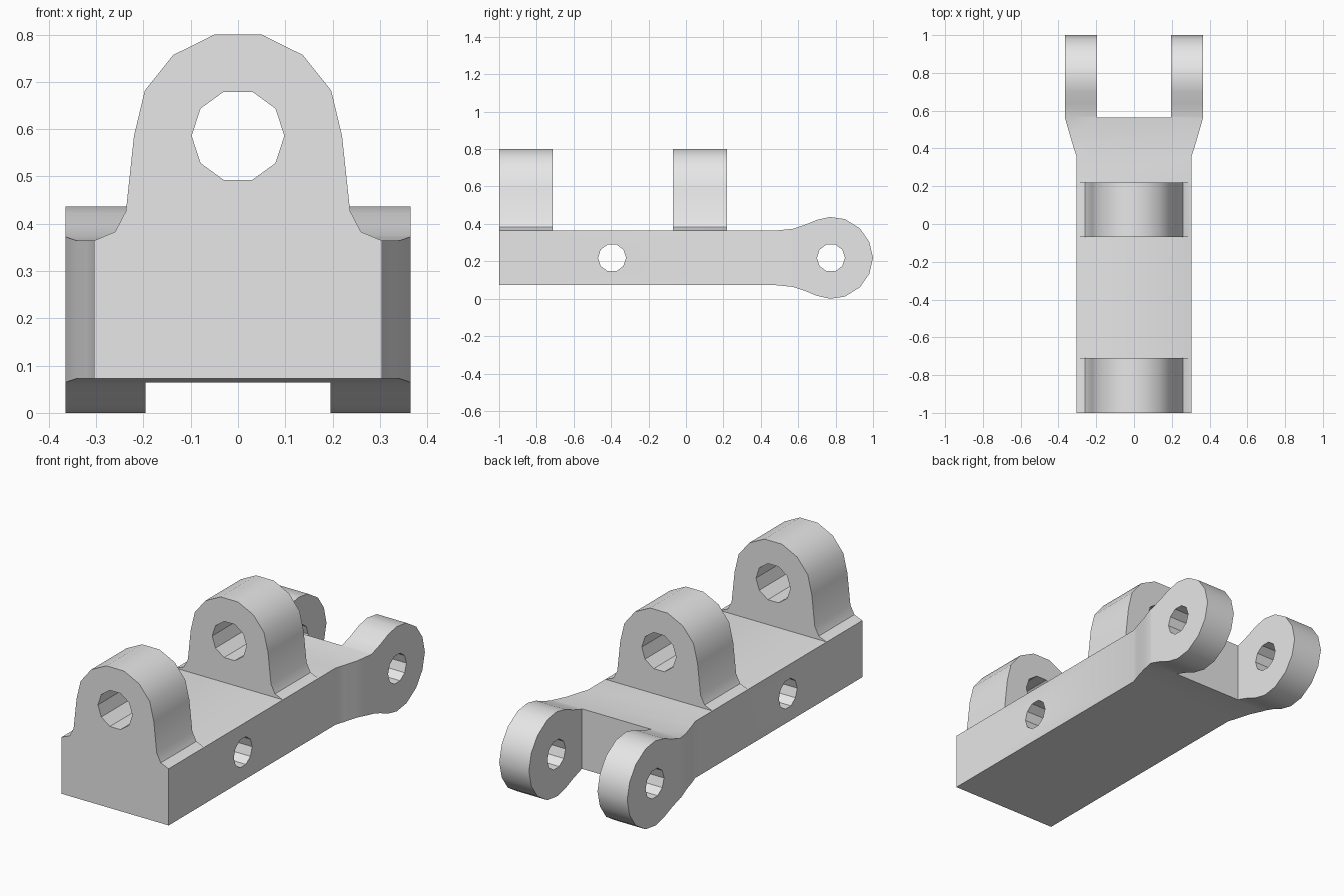
import bpy, bmesh
from math import cos, sin, tau, radians
from mathutils import Vector

if "Cube" in bpy.data.objects:
    bpy.data.objects.remove(bpy.data.objects["Cube"])

grey = bpy.data.materials.new("plain grey")
grey.use_nodes = True
colour = (0.8, 0.8, 0.8, 1)
grey.diffuse_color = colour
grey.node_tree.nodes["Principled BSDF"].inputs["Base Color"].default_value = colour

# Map profile (a, b) and extrusion depth t to model axes
AXES = {"x": lambda a, b, t: (t, a, b),
        "y": lambda a, b, t: (a, t, b),
        "z": lambda a, b, t: (a, b, t)}


def prism(name, axis, profile, start, end):
    """Extrude a closed profile along one axis."""
    place = AXES[axis]
    bm = bmesh.new()
    face = bm.faces.new([bm.verts.new(place(a, b, start)) for a, b in profile])
    ext = bmesh.ops.extrude_face_region(bm, geom=[face])
    shift = Vector(place(0, 0, end - start))
    bmesh.ops.translate(bm, vec=shift,
                        verts=[v for v in ext["geom"] if isinstance(v, bmesh.types.BMVert)])
    bmesh.ops.recalc_face_normals(bm, faces=bm.faces)
    mesh = bpy.data.meshes.new(name)
    bm.to_mesh(mesh)
    bm.free()
    mesh.materials.append(grey)
    obj = bpy.data.objects.new(name, mesh)
    bpy.context.collection.objects.link(obj)
    return obj


def combine(target, tool, operation):
    """Apply a boolean and discard the tool."""
    bpy.context.view_layer.objects.active = target
    mod = target.modifiers.new("boolean", "BOOLEAN")
    mod.operation, mod.solver, mod.object = operation, "EXACT", tool
    bpy.ops.object.modifier_apply(modifier=mod.name)
    bpy.data.objects.remove(tool)


def circle(a, b, r, sides=10):
    return [(a + r * cos(tau * i / sides), b + r * sin(tau * i / sides)) for i in range(sides)]


def mirrored(half):
    return half + [(-a, b) for a, b in reversed(half)]


# Body: side profile with a rounded knuckle, symmetric about its mid height
MID = 0.2185
upper = [(-1, .146), (.48, .146), (.57, .155), (.635, .176), (.7, .203), (.77, .2185),
         (.85, .207), (.93, .157), (.98, .085)]
side = ([(y, MID + h) for y, h in upper] + [(1, MID)]
        + [(y, MID - h) for y, h in reversed(upper)])
body = prism("link_body", "x", side, -.365, .365)

# Narrow the body ahead of the flared fork
plan = mirrored([(.305, -1.1), (.305, .36), (.32, .405), (.365, .56), (.366, 1.1)])
combine(body, prism("plan_cutter", "z", plan, -.1, .6), "INTERSECT")

# Fork slot
slot = mirrored([(.196, .565), (.196, 1.2)])
combine(body, prism("slot_cutter", "z", slot, -.1, .6), "DIFFERENCE")

# Cross pin holes
for y in (-.395, .775):
    combine(body, prism("pin_cutter", "x", circle(y, MID, .075), -.5, .5), "DIFFERENCE")

# Lugs with flared feet and a round eye
lug = mirrored([(.28, .33), (.304, .3645), (.26, .383), (.237, .427), (.22, .586),
                (.197, .682), (.137, .757), (.05, .8)])
for start, end in ((-1, -.71), (-.07, .22)):
    part = prism("lug", "y", lug, start, end)
    combine(part, prism("eye_cutter", "y", circle(0, .586, .098), start - .1, end + .1),
            "DIFFERENCE")
    combine(body, part, "UNION")

bpy.ops.object.select_all(action="DESELECT")
body.select_set(True)
bpy.context.view_layer.objects.active = body
bpy.ops.object.shade_smooth_by_angle(angle=radians(32))
